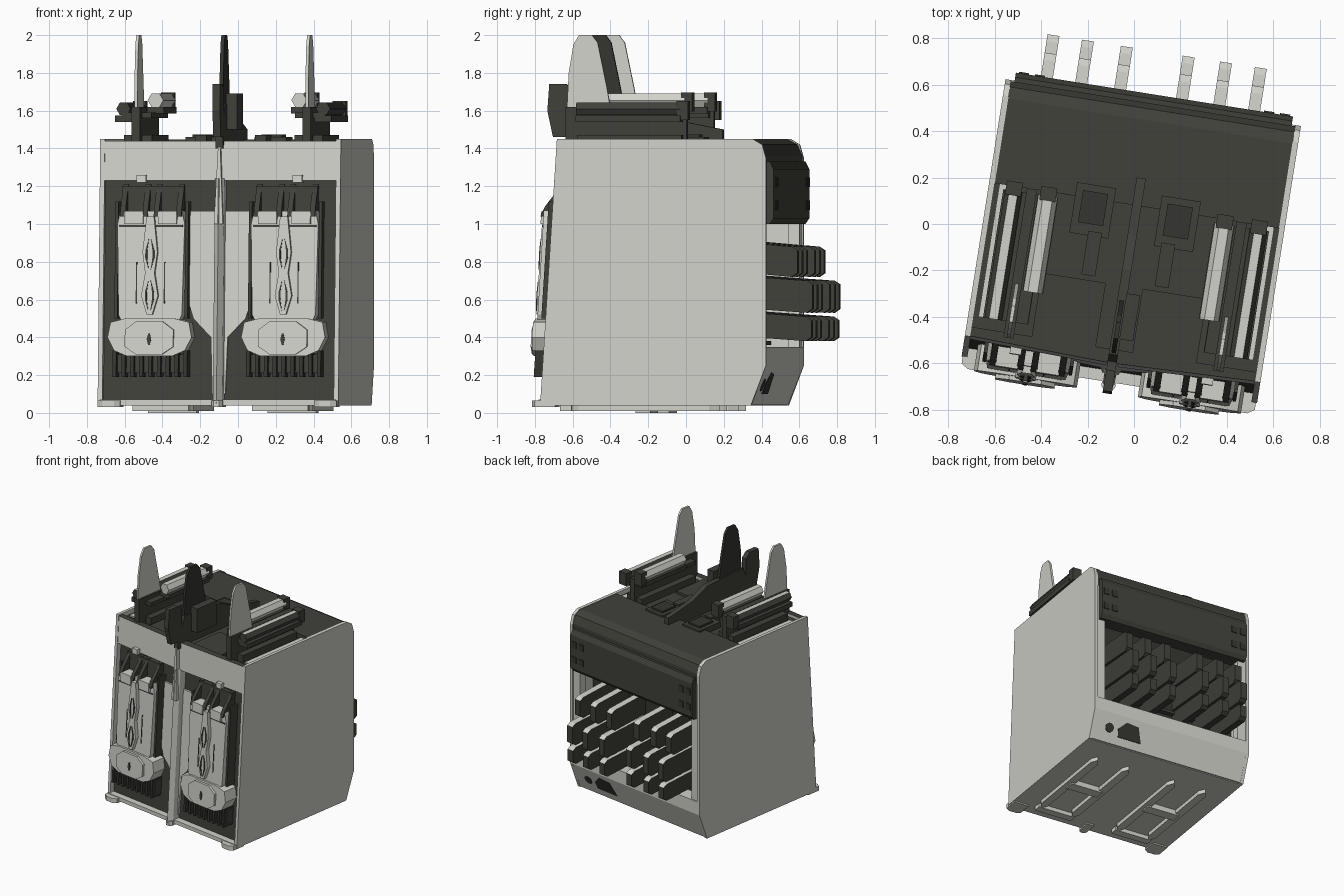
import bpy, bmesh, math
from mathutils import Vector

cube = bpy.data.objects.get("Cube")
if cube:
    bpy.data.objects.remove(cube)

YAW = math.radians(-9)   # whole model stands slightly turned
SLOPE = 0.064            # front face leans back with height


def material(name, rgb):
    m = bpy.data.materials.new(name)
    m.use_nodes = True
    col = (*rgb, 1)
    m.diffuse_color = col
    m.node_tree.nodes["Principled BSDF"].inputs["Base Color"].default_value = col
    return m


LIGHT = material("pale grey", (0.63, 0.64, 0.58))
DARK = material("charcoal", (0.052, 0.052, 0.043))
BLACK = material("deep charcoal", (0.035, 0.035, 0.029))


def prism(name, axis, pts, a, b, mat, lean=False, top_mat=None):
    """Extrude a flat outline along an axis, from a to b."""
    place = {"x": lambda p, t: (t, p[0], p[1]),
             "y": lambda p, t: (p[0], t, p[1]),
             "z": lambda p, t: (p[0], p[1], t)}[axis]
    bm = bmesh.new()
    lo = [bm.verts.new(place(p, a)) for p in pts]
    hi = [bm.verts.new(place(p, b)) for p in pts]
    bm.faces.new(lo)
    bm.faces.new(hi[::-1])
    n = len(pts)
    for i in range(n):
        j = (i + 1) % n
        bm.faces.new((lo[j], lo[i], hi[i], hi[j]))
    if lean:
        for v in bm.verts:
            v.co.y += SLOPE * v.co.z
    bmesh.ops.recalc_face_normals(bm, faces=bm.faces)
    me = bpy.data.meshes.new(name)
    me.materials.append(mat)
    if top_mat:
        me.materials.append(top_mat)
        for f in bm.faces:
            f.material_index = int(f.normal.z > 0.7)
    bm.to_mesh(me)
    bm.free()
    ob = bpy.data.objects.new(name, me)
    ob.rotation_euler.z = YAW
    bpy.context.collection.objects.link(ob)
    return ob


def box(name, x, y, z, mat, **kw):
    return prism(name, "z", [(x[0], y[0]), (x[1], y[0]), (x[1], y[1]), (x[0], y[1])],
                 z[0], z[1], mat, **kw)


def mirrored(pts, cx=0):
    """Close a right-hand half outline around the line x = cx."""
    return [(cx + x, z) for x, z in pts] + [(cx - x, z) for x, z in reversed(pts)]


def span(c, half):
    return (c - half, c + half)


# --- housing -------------------------------------------------------------
side = [(-.68, .04), (-.59, 1.45), (.46, 1.45), (.51, 1.42), (.53, 1.35), (.53, .25), (.45, .04)]
for s, label in ((1, "left"), (-1, "right")):
    prism(label + "_wall", "x", side, s * .62, s * .645, LIGHT)
    box(label + "_back_post", span(s * .59, .035), (.46, .52), (.25, 1.35), LIGHT)
box("floor", (-.63, .63), (-.69, .44), (.04, .07), LIGHT)
prism("back_lower_panel", "x", [(.41, .045), (.45, .045), (.53, .25), (.53, .35),
                                (.42, .35)], -.63, .63, LIGHT)
box("inner_bulkhead", (-.62, .62), (.28, .32), (.07, 1.4), BLACK)
prism("roof_back", "x", [(.08, 1.38), (.08, 1.447), (.45, 1.447), (.50, 1.42), (.525, 1.36),
                         (.525, 1.28), (.42, 1.28)], -.622, .622, DARK)
box("roof_front", (-.62, .62), (-.58, .1), (1.38, 1.415), DARK)

# back beam with slots
prism("back_beam", "x", [(.44, 1.0), (.545, 1.0), (.565, 1.03), (.565, 1.29), (.545, 1.33),
                         (.44, 1.33)], -.605, .605, DARK)
for s in (-1, 1):
    for x in (.5, .57):
        for z in (1.1, 1.22):
            box("beam_slot", span(s * x, .022), (.56, .571), span(z, .025), BLACK)

# protruding vent blades
for z0, z1, end in ((.72, .88, .67), (.53, .70, .75), (.38, .51, .745)):
    for u in (-.47, -.32, -.15, .12, .283, .435):
        prism("vent_blade", "x",
              [(.3, z0 + .03), (end - .03, z0), (end, z0 + .02), (end, z1 - .02),
               (end - .03, z1), (.3, z1 + .03)], u - .026, u + .026, DARK, top_mat=LIGHT)
    box("vent_shelf", (-.6, .6), (.3, .36), (z0 - .02, z0), DARK)

# dark patches on the lower back chamfer
slant = math.atan2(.205, .08)
for pts in ([(.50 + .035 * math.cos(k * math.pi / 5), .11 + .035 * math.sin(k * math.pi / 5))
             for k in range(10)],
            [(.23, .06), (.42, .06), (.43, .12), (.37, .18), (.27, .17)]):
    patch = prism("chamfer_patch", "z", pts, -.004, .004, BLACK)
    for v in patch.data.vertices:
        x, d, h = v.co
        v.co = Vector((x, .45 + d * math.cos(slant) + h, .045 + d * math.sin(slant)))

# underside feet and raised ribs
for u in (-.58, 0, .58):
    hw = .03 if u == 0 else .06
    prism("front_foot", "z", [(u - hw, -.6), (u + hw, -.6), (u + hw, -.71),
                              (u + hw * .5, -.73), (u - hw * .5, -.73), (u - hw, -.71)],
          .03, .065, LIGHT)
for s in (-1, 1):
    for off in (-.13, .13):
        prism("base_rib", "z", [(s * .32 + off + a, b) for a, b in
              ((-.03, -.5), (0, -.55), (.03, -.5), (.03, .2), (0, .25), (-.03, .2))],
              .01, .042, LIGHT)
    box("base_cross_rib", span(s * .32, .13), (-.2, -.12), (0, .042), LIGHT)
    box("base_front_pad", span(s * .32, .15), (-.6, -.54), (.01, .042), LIGHT)

# --- front ---------------------------------------------------------------
box("front_panel", (-.62, .62), (-.645, -.60), (.07, 1.25), DARK, lean=True)
prism("front_header", "z", [(-.62, -.68), (0, -.70), (.62, -.68), (.62, -.64), (-.62, -.64)],
      1.23, 1.44, LIGHT, lean=True, top_mat=DARK)
prism("centre_divider", "z", [(-.03, -.6), (-.025, -.7), (0, -.735), (.025, -.7), (.03, -.6)],
      .05, 1.24, LIGHT, lean=True)
prism("header_ridge", "y", mirrored([(.024, 1.0), (.006, 1.41)]), -.73, -.65, LIGHT, lean=True)
prism("centre_plate", "y", mirrored([(.035, .1), (.045, .4), (.14, .5), (.165, .58),
                                     (.165, 1.07)]), -.66, -.64, LIGHT, lean=True)

for c in (-.358, .358):
    # sculpted pale module
    prism("module_body", "y", mirrored([(.12, .42), (.17, .52), (.18, 1.0), (.165, 1.07)], c),
          -.745, -.64, LIGHT, lean=True)
    prism("module_spine", "y", mirrored([(.015, .52), (.045, .62), (.025, .74), (.04, .85),
                                         (.02, 1.04)], c), -.775, -.74, LIGHT, lean=True)
    prism("module_bulb", "y", mirrored([(.12, .30), (.19, .33), (.225, .40), (.21, .48),
                                        (.13, .5)], c), -.76, -.64, LIGHT, lean=True)
    prism("bulb_boss", "y", mirrored([(.07, .31), (.13, .35), (.13, .44), (.07, .485)], c),
          -.778, -.755, LIGHT, lean=True)
    prism("boss_pin", "y", mirrored([(.004, .36), (.012, .39), (.004, .42)], c),
          -.784, -.776, DARK, lean=True)
    # narrow dark outlines around paler slot centres
    for z, h in ((.84, .08), (.62, .08)):
        for s in (-1, 1):
            prism("spine_line", "y", [(c + s * x, z + dz) for x, dz in
                  ((.006, -h), (.024, -.02), (.024, .02), (.006, h), (.014, .02), (.014, -.02))],
                  -.781, -.773, DARK, lean=True)
    # dark mount above, with braces, clips and hook
    for off in (-.15, -.03, .03, .15):
        prism("mount_brace", "x", [(-.64, 1.04), (-.765, 1.04), (-.745, 1.09), (-.66, 1.21),
                                   (-.64, 1.21)], c + off - .014, c + off + .014, DARK, lean=True)
    box("mount_plate", span(c, .165), (-.68, -.64), (1.05, 1.2), DARK, lean=True)
    box("mount_seam", span(c, .17), (-.749, -.742), (.985, .994), DARK, lean=True)
    for s in (-1, 1):
        box("module_edge", span(c + s * .188, .008), (-.72, -.64), (.5, 1.12), DARK, lean=True)
        box("module_clip", span(c + s * .09, .05), (-.765, -.73), (1.0, 1.07), LIGHT, lean=True)
        box("module_groove", span(c + s * .075, .003), (-.749, -.742), (.58, .8), DARK, lean=True)
    hook = math.copysign(.06, c)
    box("hook", span(c + hook, .025), (-.715, -.66), (1.22, 1.26), LIGHT, lean=True)
    # ribbed tray below
    box("tray", span(c, .20), (-.70, -.64), (.21, .31), DARK, lean=True)
    for k in range(9):
        box("tray_rib", span(c - .19 + k * .0475, .01), (-.74, -.64), (.19, .33), BLACK, lean=True)

# --- roof equipment ------------------------------------------------------
fin = [(-.565, 1.6), (-.555, 1.8), (-.53, 1.95), (-.50, 2.0), (-.43, 2.0), (-.40, 1.96),
       (-.35, 1.72), (-.33, 1.6)]
prism("centre_fin", "x", fin, -.01, .01, BLACK)
prism("centre_spine", "x", [(-.64, 1.40), (-.64, 1.47), (-.57, 1.64), (-.2, 1.62), (-.05, 1.55),
                            (.2, 1.5), (.2, 1.40)], -.02, .02, DARK)
prism("centre_prow", "x", [(-.74, 1.6), (-.71, 1.46), (-.6, 1.46), (-.6, 1.7), (-.64, 1.74),
                           (-.73, 1.74)], -.02, .02, DARK)
box("centre_block", (.015, .075), (-.5, -.3), (1.5, 1.69), DARK)
for s in (-1, 1):
    prism("side_fin", "x", fin, s * .458 - .008, s * .458 + .008, LIGHT)
    box("rail_web", span(s * .458, .022), (-.57, .08), (1.40, 1.62), DARK)
    box("rail_bridge", span(s * .465, .08), (-.5, .06), (1.56, 1.59), DARK)
    box("rail_foot", span(s * .458, .075), (-.5, .06), (1.40, 1.47), DARK)
    # paired rails with six-sided section, the outer one pale only on top
    for u, z, r, v0, body in ((.385, 1.655, .042, -.36, LIGHT), (.535, 1.61, .038, -.5, DARK)):
        ring = [(s * u + r * math.cos(k * math.pi / 3), z + r * math.sin(k * math.pi / 3))
                for k in range(6)]
        prism("roof_rail", "y", ring, v0, .06, body, top_mat=LIGHT)
        box("rail_end", span(s * u, .035), (.04, .1), span(z - .01, .05), DARK)
        box("rail_bed", span(s * u, .045), (v0, .06), (z - .07, z - .035), DARK)
    # low hatches and brackets on the deck
    box("hatch", span(s * .185, .085), (-.08, .14), (1.4, 1.46), DARK)
    box("hatch_cap", span(s * .185, .055), (-.03, .11), (1.455, 1.475), BLACK)
    box("bracket", span(s * .16, .03), (-.25, -.06), (1.4, 1.47), DARK)
    box("deck_plate", span(s * .22, .14), (-.56, -.27), (1.41, 1.435), DARK)
    box("deck_strip", span(s * .575, .025), (-.5, .08), (1.41, 1.425), LIGHT)
